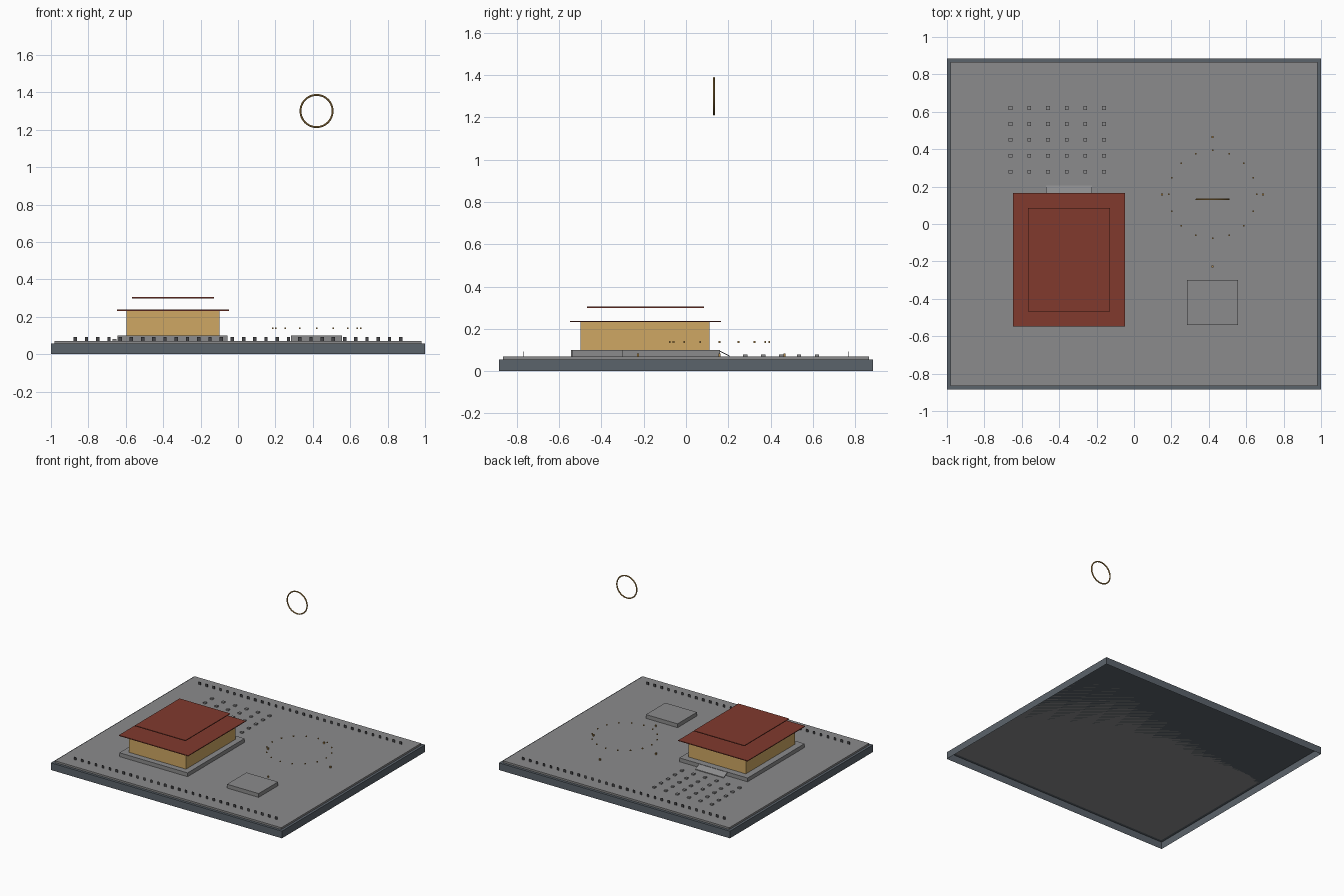
import bpy, bmesh
from math import cos, sin, pi, tau

default = bpy.data.objects.get("Cube")
if default:
    bpy.data.objects.remove(default, do_unlink=True)


def material(name, r, g, b):
    m = bpy.data.materials.new(name)
    m.use_nodes = True
    m.diffuse_color = (r, g, b, 1)
    m.node_tree.nodes["Principled BSDF"].inputs["Base Color"].default_value = (r, g, b, 1)
    return m


slate = material("slate blue", 0.105, 0.125, 0.147)
stone = material("stone grey", 0.26, 0.26, 0.265)
tan = material("tan wall", 0.62, 0.39, 0.125)
red = material("roof red", 0.22, 0.042, 0.027)
gold = material("dull gold", 0.45, 0.26, 0.07)
dark = material("dark grey", 0.06, 0.06, 0.065)


def make(name, mat, bm):
    mesh = bpy.data.meshes.new(name)
    bm.to_mesh(mesh)
    bm.free()
    mesh.materials.append(mat)
    ob = bpy.data.objects.new(name, mesh)
    bpy.context.collection.objects.link(ob)
    return ob


def add_box(bm, x, y, z):
    """Add a box from (low, high) ranges."""
    geom = bmesh.ops.create_cube(bm, size=1)
    for v in geom["verts"]:
        v.co = [r[0] + (c + 0.5) * (r[1] - r[0]) for c, r in zip(v.co, (x, y, z))]


def box(name, mat, x, y, z):
    bm = bmesh.new()
    add_box(bm, x, y, z)
    return make(name, mat, bm)


def blocks(name, mat, points, size, z):
    """Many small square blocks at (x, y) points."""
    bm = bmesh.new()
    h = size / 2
    for x, y in points:
        add_box(bm, (x - h, x + h), (y - h, y + h), z)
    return make(name, mat, bm)


# Base: a tray shell open underneath, with the paved slab on top
bm = bmesh.new()
add_box(bm, (-1, 1), (-0.885, 0.885), (0, 0.056))
bm.faces.ensure_lookup_table()
under = [f for f in bm.faces if f.normal.z < -0.5 or f.calc_center_median().z < 0.001]
bmesh.ops.delete(bm, geom=under, context="FACES_ONLY")
make("base_shell", slate, bm)
box("paving_slab", stone, (-0.98, 0.98), (-0.865, 0.865), (0.056, 0.07))

# Hall: platform, walls and two roof plates
box("hall_platform", stone, (-0.645, -0.055), (-0.545, 0.16), (0.07, 0.1))
box("hall_walls", tan, (-0.595, -0.1), (-0.5, 0.11), (0.1, 0.233))
box("lower_roof", red, (-0.648, -0.048), (-0.548, 0.165), (0.232, 0.238))
box("upper_roof", red, (-0.566, -0.128), (-0.467, 0.086), (0.299, 0.305))

# Ramp leading off the back of the platform
bm = bmesh.new()
profile = [(0.155, 0.1), (0.205, 0.075), (0.205, 0.07), (0.155, 0.094)]
side = bm.faces.new([bm.verts.new((-0.47, y, z)) for y, z in profile])
out = bmesh.ops.extrude_face_region(bm, geom=[side])
for v in out["geom"]:
    if isinstance(v, bmesh.types.BMVert):
        v.co.x = -0.225
bmesh.ops.recalc_face_normals(bm, faces=bm.faces)
make("ramp", stone, bm)

# Low altar block
box("altar_block", stone, (0.283, 0.557), (-0.54, -0.3), (0.07, 0.1))

# Field of small stones behind the hall
field = [(-0.66 + 0.1 * i, 0.28 + 0.085 * j) for i in range(6) for j in range(5)]
blocks("field_stones", stone, field, 0.02, (0.07, 0.08))

# Rows of flat upright markers along the front and back edges
for name, y in (("front_markers", -0.77), ("back_markers", 0.77)):
    bm = bmesh.new()
    for i in range(30):
        x = -0.87 + 0.06 * i
        add_box(bm, (x - 0.009, x + 0.009), (y - 0.001, y + 0.001), (0.07, 0.092))
    make(name, dark, bm)

# Floating circle of beads, and four outer lamps
circle = [(0.42 + 0.235 * cos(i * tau / 16), 0.158 + 0.235 * sin(i * tau / 16)) for i in range(16)]
blocks("bead_circle", gold, circle, 0.008, (0.134, 0.142))
blocks("outer_lamps", gold, [(0.15, 0.158), (0.69, 0.158), (0.42, 0.465), (0.42, -0.227)],
       0.009, (0.07, 0.084))

# High hanging ring
bpy.ops.mesh.primitive_torus_add(major_radius=0.086, minor_radius=0.005, major_segments=48,
                                 minor_segments=8, location=(0.42, 0.132, 1.3),
                                 rotation=(pi / 2, 0, 0))
ring = bpy.context.object
ring.name = "hanging_ring"
ring.data.materials.append(gold)
bpy.ops.object.shade_smooth_by_angle()
